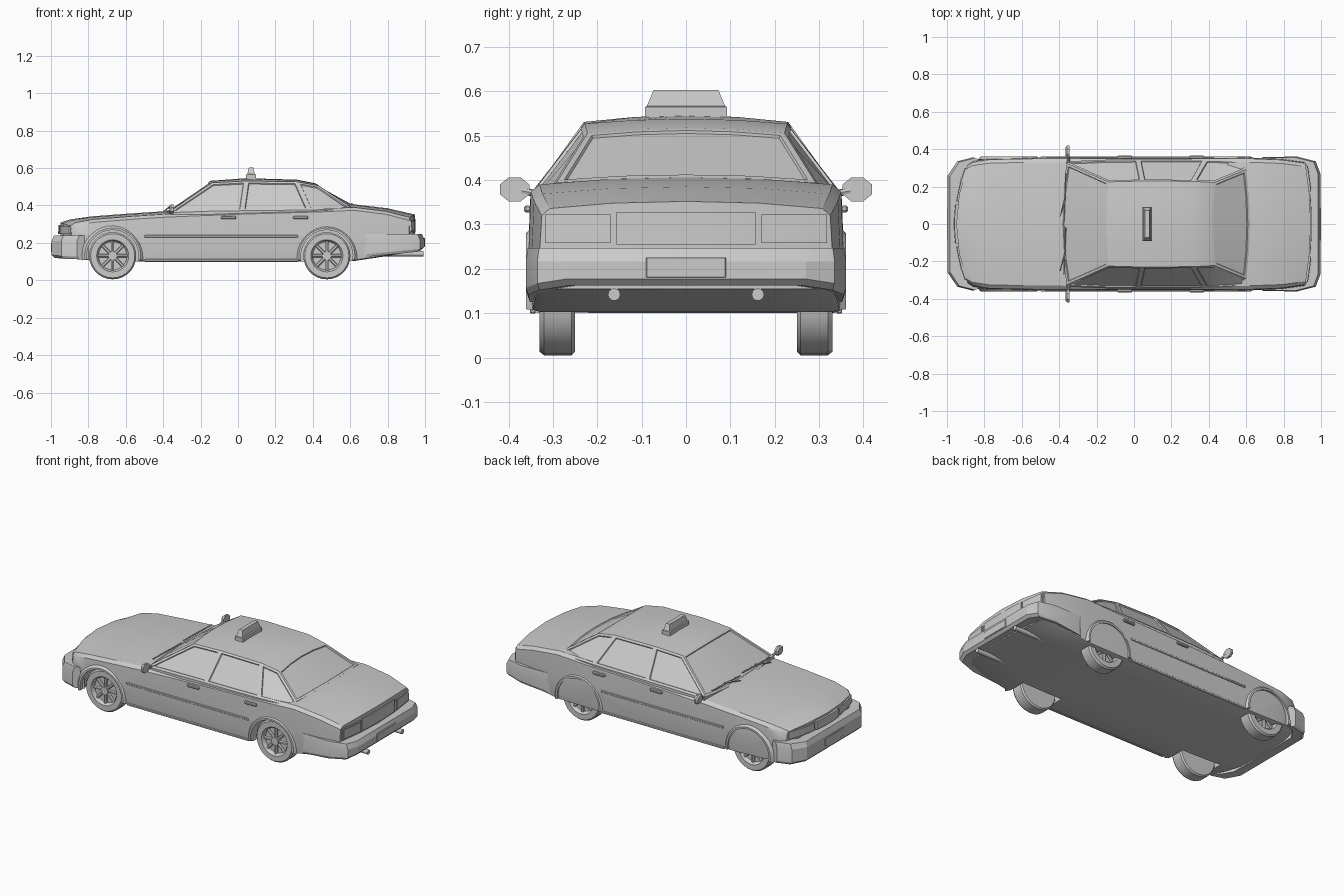
import bpy, bmesh, math
from mathutils import Vector

cube = bpy.data.objects.get("Cube")
if cube:
    bpy.data.objects.remove(cube, do_unlink=True)

grey = bpy.data.materials.new("plain grey")
grey.use_nodes = True
grey.diffuse_color = (0.6, 0.6, 0.6, 1)
grey.node_tree.nodes["Principled BSDF"].inputs["Base Color"].default_value = grey.diffuse_color


def finish(name, bm, angle=28):
    bmesh.ops.recalc_face_normals(bm, faces=bm.faces[:])
    mesh = bpy.data.meshes.new(name)
    bm.to_mesh(mesh)
    bm.free()
    ob = bpy.data.objects.new(name, mesh)
    bpy.context.collection.objects.link(ob)
    mesh.materials.append(grey)
    select(ob)
    bpy.ops.object.shade_smooth_by_angle(angle=math.radians(angle))
    return ob


def select(ob):
    bpy.ops.object.select_all(action='DESELECT')
    ob.select_set(True)
    bpy.context.view_layer.objects.active = ob


def loft_mesh(rings):
    """Skin even-sized rings and close both ends with strips of quads."""
    bm = bmesh.new()
    rows = [[bm.verts.new(p) for p in r] for r in rings]
    n = len(rows[0])
    grid = [[bm.faces.new((a[i], a[(i + 1) % n], b[(i + 1) % n], b[i])) for i in range(n)]
            for a, b in zip(rows, rows[1:])]
    for r in (rows[0], rows[-1]):
        for i in range(n // 2 - 1):
            bm.faces.new((r[i], r[i + 1], r[n - 2 - i], r[n - 1 - i]))
    return bm, grid


def loft(name, rings, angle=28):
    return finish(name, loft_mesh(rings)[0], angle)


def mirrored(half):
    return half + [(-t, z) for t, z in reversed(half[:-1])]


def box(name, centre, size, bevel=0.0):
    bm = bmesh.new()
    bmesh.ops.create_cube(bm, size=1)
    for v in bm.verts:
        v.co = Vector(centre) + Vector(a * b for a, b in zip(v.co, size))
    if bevel:
        bmesh.ops.bevel(bm, geom=bm.edges[:], offset=bevel, segments=1, affect='EDGES')
    return finish(name, bm)


def rod(name, a, b, radius, sides=10):
    a, b = Vector(a), Vector(b)
    bm = bmesh.new()
    bmesh.ops.create_cone(bm, cap_ends=True, segments=sides, radius1=radius,
                          radius2=radius, depth=(b - a).length)
    turn = (b - a).to_track_quat('Z', 'Y')
    for v in bm.verts:
        v.co = (a + b) / 2 + turn @ v.co
    return finish(name, bm, 40)


# Lower body: stations of x, half width, top, bottom and bow
NOSE, TAIL = (-0.95, 0.315, 0.308, 0.13, 0.06), (0.945, 0.33, 0.352, 0.155, -0.03)
stations = [NOSE, (-0.9, 0.335, 0.325, 0.12, 0.04), (-0.78, 0.35, 0.342, 0.105, 0.01),
            (-0.58, 0.354, 0.357, 0.1, 0), (-0.38, 0.355, 0.37, 0.1, 0),
            (0, 0.356, 0.385, 0.1, 0), (0.45, 0.356, 0.398, 0.1, 0),
            (0.62, 0.355, 0.406, 0.103, 0), (0.8, 0.348, 0.385, 0.13, -0.01), TAIL]
body_rings = []
for x, w, zt, zb, bow in stations:
    top = mirrored([(1, 0.235), (0.985, zt - 0.032), (0.93, zt - 0.016), (0.5, zt - 0.004), (0, zt)])
    base = mirrored([(0.985, zb + 0.03), (0.975, zb + 0.005), (0.93, zb), (0.5, zb), (0, zb)])
    body_rings.append([(x + bow * t * t, w * t, z) for t, z in top + base[::-1]])
body = loft("body", body_rings)

# Wheel wells
AXLES = {"front": -0.67, "rear": 0.475}
for end, x in AXLES.items():
    for s in (-1, 1):
        cutter = rod("well_cutter", (x, s * 0.22, 0.13), (x, s * 0.45, 0.13), 0.14, 32)
        cutter.hide_render = True
        cut = body.modifiers.new("well", 'BOOLEAN')
        cut.object, cut.solver = cutter, 'EXACT'
        select(body)
        bpy.ops.object.modifier_apply(modifier=cut.name)
        bpy.data.objects.remove(cutter, do_unlink=True)
select(body)
bpy.ops.object.shade_smooth_by_angle(angle=math.radians(28))

# Cabin: x at roof, x at belt, roof half width, belt half width, centre, edge, belt height, bow
cabin = [(-0.39, -0.36, 0.325, 0.335, 0.366, 0.372, 0.362, 0.03),
         (-0.147, -0.14, 0.225, 0.344, 0.532, 0.522, 0.37, 0.01),
         (0.045, 0.022, 0.23, 0.345, 0.546, 0.531, 0.372, 0),
         (0.315, 0.382, 0.228, 0.345, 0.538, 0.527, 0.376, 0),
         (0.415, 0.46, 0.222, 0.343, 0.518, 0.506, 0.378, 0.015),
         (0.62, 0.6, 0.292, 0.335, 0.406, 0.394, 0.378, -0.02)]
cabin_rings = []
for xt, xb, yt, yb, zc, ze, zb, bow in cabin:
    arc = [(xt + bow * t * t, yt * t, zc - (zc - ze) * t * t) for t in (1, 0.5, 0, -0.5, -1)]
    top = [(xb, yb, zb)] + arc + [(xb, -yb, zb)]
    cabin_rings.append(top + [(p[0], p[1], 0.33) for p in reversed(top)])
bm, grid = loft_mesh(cabin_rings)
bmesh.ops.recalc_face_normals(bm, faces=bm.faces[:])

# Windows, sunk into the cabin
panes = [grid[0][1:5], grid[4][1:5]]
for i in (0, 5):
    panes += [[grid[0][i], grid[1][i]], [grid[2][i]], [grid[3][i], grid[4][i]]]
for pane in panes:
    bmesh.ops.inset_region(bm, faces=pane, thickness=0.013, depth=0, use_even_offset=True)
    bmesh.ops.inset_region(bm, faces=pane, thickness=0.003, depth=-0.006, use_even_offset=True)
finish("cabin", bm)


# Bumpers: a profile carried round an outline
def bumper(name, outline, z_top):
    path = outline + [(x, -y, z) for x, y, z in reversed(outline[:-1])]
    rings = []
    for x, y, z in path:
        shape = [(0.93, z_top), (0.988, z_top), (1, z_top - 0.03),
                 (1, z + 0.015), (0.985, z), (0.93, z)]
        rings.append([(x * k, y * k, h) for k, h in shape])
    loft(name, rings, 20)


bumper("front_bumper", [(-0.86, 0.357, 0.112), (-0.945, 0.335, 0.115),
                        (-0.996, 0.26, 0.12), (-0.996, 0, 0.12)], 0.24)
bumper("rear_bumper", [(0.69, 0.357, 0.125), (0.87, 0.361, 0.142), (0.972, 0.335, 0.152),
                       (0.996, 0.27, 0.162), (0.996, 0, 0.162)], 0.247)
for end, x, z in (("front", -0.996, 0.175), ("rear", 0.996, 0.203)):
    box(end + "_plate", (x, 0, z), (0.008, 0.18, 0.046), 0.002)


# Lamps, grille and tail panel, following the bowed ends
def end_panel(name, station, y0, y1, z0, z1, proud):
    x, w, bow = station[0], station[1], station[4]
    out = math.copysign(proud, x)
    rings = []
    for i in range(6):
        y = y0 + (y1 - y0) * i / 5
        xs = x + bow * (y / w) ** 2
        rings.append([(xs - out, y, z0), (xs + out, y, z0), (xs + out * 0.8, y, z1), (xs - out, y, z1)])
    loft(name, rings)


for s, side in ((1, "left"), (-1, "right")):
    end_panel(side + "_headlamp", NOSE, s * 0.12, s * 0.3, 0.247, 0.29, 0.008)
    end_panel(side + "_tail_lamp", TAIL, s * 0.17, s * 0.318, 0.258, 0.322, 0.008)
    end_panel(side + "_tail_lamp_lens", TAIL, s * 0.178, s * 0.31, 0.265, 0.315, 0.011)
end_panel("grille", NOSE, -0.105, 0.105, 0.247, 0.295, 0.012)
end_panel("tail_panel", TAIL, -0.157, 0.157, 0.255, 0.328, 0.005)


# Wheels: a turned tyre and rim, spokes and hub
def wheel(name, x, s):
    profile = [(0.08, 0.25), (0.118, 0.25), (0.126, 0.258), (0.126, 0.32), (0.118, 0.33),
               (0.086, 0.33), (0.08, 0.323), (0.076, 0.306), (0.02, 0.306)]
    bm = bmesh.new()
    n = 28
    rows = []
    for i in range(n):
        a = math.tau * i / n
        rows.append([bm.verts.new((x + r * math.cos(a), s * y, 0.131 + r * math.sin(a)))
                     for r, y in profile])
    for i, row in enumerate(rows):
        nxt = rows[(i + 1) % n]
        for j in range(len(profile) - 1):
            bm.faces.new((row[j], row[j + 1], nxt[j + 1], nxt[j]))
    for j in (0, -1):
        bm.faces.new([row[j] for row in rows])
    finish(name, bm, 35)
    hub = (x, s * 0.3, 0.131)
    rod(name + "_hub", hub, (x, s * 0.326, 0.131), 0.024, 12)
    for i in range(8):
        a = math.tau * i / 8
        rod(name + "_spoke", (x, s * 0.312, 0.131),
            (x + 0.078 * math.cos(a), s * 0.312, 0.131 + 0.078 * math.sin(a)), 0.009, 6)


for s, side in ((1, "left"), (-1, "right")):
    for end, x in AXLES.items():
        wheel(f"{end}_{side}_wheel", x, s)
        # Raised arch lip
        arch = []
        for i in range(19):
            a = math.radians(-8 + 196 * i / 18)
            arch.append([(x + r * math.cos(a), s * y, 0.13 + r * math.sin(a))
                         for r, y in ((0.139, 0.335), (0.139, 0.361), (0.15, 0.361), (0.165, 0.345))])
        loft(f"{end}_{side}_arch", arch)
    # Side trim, sill, door handles
    box(side + "_side_trim", (-0.09, s * 0.356, 0.235), (0.82, 0.008, 0.012), 0.002)
    box(side + "_sill", (-0.09, s * 0.345, 0.106), (0.82, 0.014, 0.014), 0.003)
    for x in (-0.05, 0.335):
        box(side + "_door_handle", (x, s * 0.357, 0.335), (0.08, 0.016, 0.016), 0.004)
    # Mirror: arm and eight-sided housing
    rod(side + "_mirror_arm", (-0.35, s * 0.33, 0.368), (-0.352, s * 0.37, 0.376), 0.008, 8)
    housing = []
    for x, k in ((-0.366, 0.7), (-0.358, 1), (-0.346, 1)):
        housing.append([(x, s * (0.386 + 0.036 * k * math.cos(a)), 0.379 + 0.029 * k * math.sin(a))
                        for a in [math.tau * (i + 0.5) / 8 for i in range(8)]])
    loft(side + "_mirror", housing)
    rod(side + "_exhaust", (0.76, s * 0.162, 0.142), (0.992, s * 0.162, 0.142), 0.014, 12)

# Wipers
for y in (-0.27, 0.02):
    rod("wiper_blade", (-0.375, y, 0.386), (-0.365, y + 0.25, 0.388), 0.004, 6)
    rod("wiper_arm", (-0.395, y + 0.02, 0.37), (-0.366, y + 0.13, 0.392), 0.004, 6)

# Roof sign: plinth and tapered lamp box
sign = []
for hx, hy, z in ((0.027, 0.092, 0.535), (0.027, 0.092, 0.565), (0.02, 0.088, 0.567), (0.012, 0.073, 0.603)):
    sign.append([(0.07 + a * hx, b * hy, z) for a, b in ((-1, -1), (1, -1), (1, 1), (-1, 1))])
loft("roof_sign", sign, 15)
